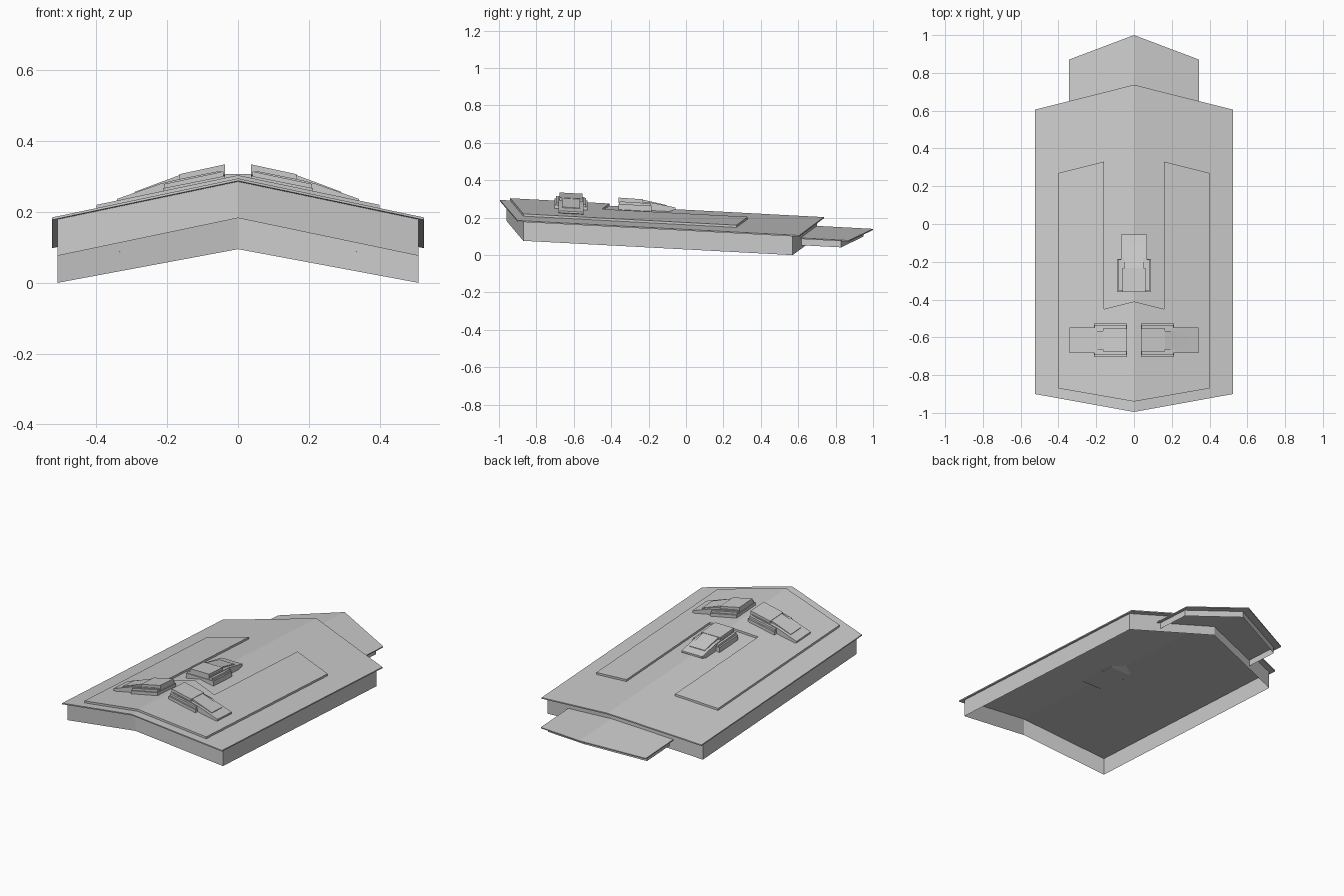
import bpy, bmesh

if "Cube" in bpy.data.objects:
    bpy.data.objects.remove(bpy.data.objects["Cube"])

SLOPE_X, SLOPE_Y = -0.2, -0.053   # pitch to each side and along the ridge


def plane(x, y, base):
    return base + SLOPE_X * abs(x) + SLOPE_Y * y


def finish(name, bm, mirror=False):
    bmesh.ops.recalc_face_normals(bm, faces=bm.faces)
    me = bpy.data.meshes.new(name)
    bm.to_mesh(me)
    bm.free()
    ob = bpy.data.objects.new(name, me)
    bpy.context.collection.objects.link(ob)
    if mirror:
        m = ob.modifiers.new("mirror", 'MIRROR')
        m.use_clip = True
        m.merge_threshold = 0.0001
    return ob


def pitched(name, half, base, top, bottom, capped=True):
    """Extrude a half outline (x >= 0) along the pitched plane and mirror it."""
    bm = bmesh.new()
    up = [bm.verts.new((x, y, plane(x, y, base) + top)) for x, y in half]
    lo = [bm.verts.new((x, y, plane(x, y, base) + bottom)) for x, y in half]
    n = len(half)
    for i in range(n):
        j = (i + 1) % n
        if half[i][0] == 0 and half[j][0] == 0:
            continue                       # open on the mirror plane
        bm.faces.new((up[i], up[j], lo[j], lo[i]))
    if capped:
        bm.faces.new(up)
        bm.faces.new(lo[::-1])
    return finish(name, bm, True)


def open_wall(name, path, base, top, bottom):
    """Thin skirt wall along a half path, mirrored."""
    bm = bmesh.new()
    cols = [(bm.verts.new((x, y, plane(x, y, base) + top)),
             bm.verts.new((x, y, plane(x, y, base) + bottom))) for x, y in path]
    for a, b in zip(cols, cols[1:]):
        bm.faces.new((a[0], b[0], b[1], a[1]))
    return finish(name, bm, True)


BASE, PORCH = 0.242, 0.193

# main roof slab, skirt wall and raised U-shaped panel
pitched("roof", [(0, -0.995), (0.525, -0.9), (0.525, 0.605), (0, 0.737)], BASE, 0, -0.007)
open_wall("roof_skirt", [(0, -0.96), (0.51, -0.87), (0.51, 0.57), (0, 0.7)], BASE, -0.005, -0.11)
pitched("raised_panel", [(0, -0.94), (0.4, -0.87), (0.4, 0.27), (0.16, 0.33),
                         (0.16, -0.45), (0, -0.41)], BASE, 0.012, -0.003)

# lower rear canopy
pitched("canopy", [(0, 0.7), (0.345, 0.612), (0.345, 0.87), (0, 1.0)], PORCH, 0, -0.006)
open_wall("canopy_skirt", [(0.325, 0.617), (0.325, 0.83), (0, 0.95)], PORCH, -0.004, -0.043)


# roof units: stacked side profiles (along, height) with a half width
SINK = -0.018
LAYERS = [
    ("sled", 0.068, [(0.012, SINK), (0.012, 0.036), (0.13, 0.036), (0.18, 0.034),
                     (0.305, 0.015), (0.305, 0.005), (0.24, SINK)]),
    ("cab", 0.062, [(0, 0.022), (0, 0.052), (0.128, 0.05), (0.128, 0.022)]),
    ("hood", 0.05, [(0.128, 0.03), (0.128, 0.048), (0.255, 0.026), (0.255, 0.012)]),
    ("upper_rail", 0.081, [(0.004, SINK), (0.004, 0.032), (0.172, 0.03), (0.172, SINK)]),
    ("lower_rail", 0.09, [(0, SINK), (0, 0.018), (0.175, 0.018), (0.175, SINK)]),
]


def unit(label, place):
    for part, w, prof in LAYERS:
        bm = bmesh.new()
        rows = [[bm.verts.new(place(u, s * w, h)) for u, h in prof] for s in (-1, 1)]
        n = len(prof)
        bm.faces.new(rows[0])
        bm.faces.new(rows[1][::-1])
        for i in range(n):
            j = (i + 1) % n
            bm.faces.new((rows[0][i], rows[0][j], rows[1][j], rows[1][i]))
        finish(label + "_" + part, bm)


# two side units facing outwards, one on the ridge facing the rear
for side, label in ((-1, "left_unit"), (1, "right_unit")):
    unit(label, lambda u, v, h, s=side: (
        s * (0.037 + u), -0.615 + v * 0.98, plane(0.037 + u, -0.615 + v, BASE + 0.012) + h))
unit("ridge_unit", lambda u, v, h: (v, -0.36 + u, plane(0, -0.36 + u, BASE - 0.006) + h))
